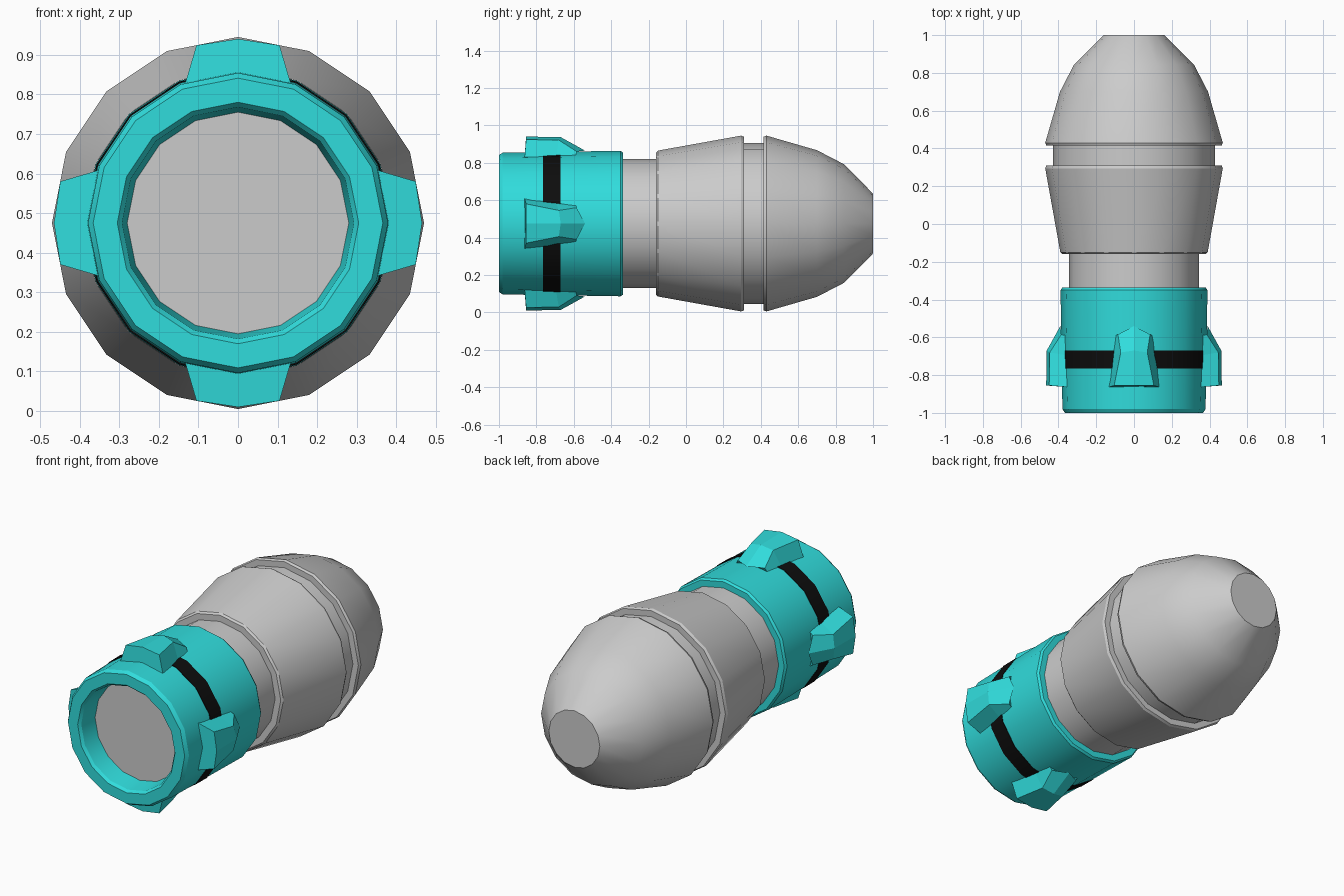
import bpy, bmesh, math
from mathutils import Vector

if "Cube" in bpy.data.objects:
    bpy.data.objects.remove(bpy.data.objects["Cube"])

CZ = 0.475      # height of the long axis
SIDES = 16


def material(name, rgb):
    m = bpy.data.materials.new(name)
    m.diffuse_color = (*rgb, 1)
    m.use_nodes = True
    m.node_tree.nodes["Principled BSDF"].inputs["Base Color"].default_value = m.diffuse_color
    return m


teal = material("teal", (0.03, 0.72, 0.72))
black = material("black", (0.004, 0.004, 0.004))


def finish(name, bm, mat=None, smooth=None):
    bmesh.ops.recalc_face_normals(bm, faces=bm.faces)
    me = bpy.data.meshes.new(name)
    bm.to_mesh(me)
    bm.free()
    ob = bpy.data.objects.new(name, me)
    bpy.context.collection.objects.link(ob)
    if mat:
        me.materials.append(mat)
    if smooth:
        bpy.ops.object.select_all(action='DESELECT')
        ob.select_set(True)
        bpy.context.view_layer.objects.active = ob
        bpy.ops.object.shade_smooth_by_angle(angle=math.radians(smooth))
    return ob


def lathe(name, profile, mat=None, cap_first=False, cap_last=False, loop=False):
    """Spin (y, radius) points about the long axis."""
    bm = bmesh.new()
    rings = []
    for y, r in profile:
        rings.append([bm.verts.new((r * math.sin(a), y, CZ + r * math.cos(a)))
                      for a in (2 * math.pi * i / SIDES for i in range(SIDES))])
    pairs = list(zip(rings, rings[1:]))
    if loop:
        pairs.append((rings[-1], rings[0]))
    for a, b in pairs:
        for i in range(SIDES):
            j = (i + 1) % SIDES
            bm.faces.new((a[i], a[j], b[j], b[i]))
    if cap_first:
        bm.faces.new(rings[0])
    if cap_last:
        bm.faces.new(rings[-1])
    return finish(name, bm, mat, 30)


# Grey body: neck, flared collar, groove and blunt nose
lathe("body", [(-0.36, 0.345), (-0.16, 0.345), (-0.16, 0.38), (-0.15, 0.39),
               (0.295, 0.47), (0.31, 0.464), (0.31, 0.43), (0.415, 0.43),
               (0.415, 0.464), (0.43, 0.47), (0.70, 0.392), (0.845, 0.317),
               (1.0, 0.16)], cap_first=True, cap_last=True)

# Teal sleeve with a tapered opening at the front
lathe("sleeve", [(-0.88, 0.28), (-0.985, 0.293), (-1.0, 0.305), (-1.0, 0.366),
                 (-0.98, 0.379), (-0.60, 0.385), (-0.35, 0.389),
                 (-0.337, 0.38), (-0.337, 0.34)], teal)

# Grey plate closing the opening
lathe("base_plate", [(-0.88, 0.281)], cap_first=True)

# Black band around the sleeve
lathe("band", [(-0.765, 0.38), (-0.765, 0.386), (-0.67, 0.387), (-0.67, 0.38)],
      black, loop=True)


def fin(name, turn):
    """Wedge-shaped lug; points are (sideways, along y, distance from axis)."""
    sections = [
        [(-0.14, -0.865, 0.33), (-0.105, -0.855, 0.449), (0, -0.855, 0.465),
         (0.105, -0.855, 0.449), (0.14, -0.865, 0.33)],
        [(-0.125, -0.70, 0.33), (-0.07, -0.68, 0.446), (0, -0.67, 0.462),
         (0.07, -0.68, 0.446), (0.125, -0.70, 0.33)],
        [(-0.115, -0.595, 0.33), (-0.085, -0.585, 0.385), (0, -0.54, 0.39),
         (0.085, -0.585, 0.385), (0.115, -0.595, 0.33)],
    ]
    c, s = math.cos(turn), math.sin(turn)
    bm = bmesh.new()
    rows = [[bm.verts.new(Vector((u * c + h * s, y, CZ - u * s + h * c)))
             for u, y, h in sec] for sec in sections]
    for a, b in zip(rows, rows[1:]):
        for i in range(4):
            bm.faces.new((a[i], a[i + 1], b[i + 1], b[i]))
    bm.faces.new(rows[0])
    bm.faces.new(rows[-1])
    return finish(name, bm, teal)


# Four lugs around the sleeve
for k, side in enumerate(("top", "right", "bottom", "left")):
    fin("lug_" + side, k * math.pi / 2)
